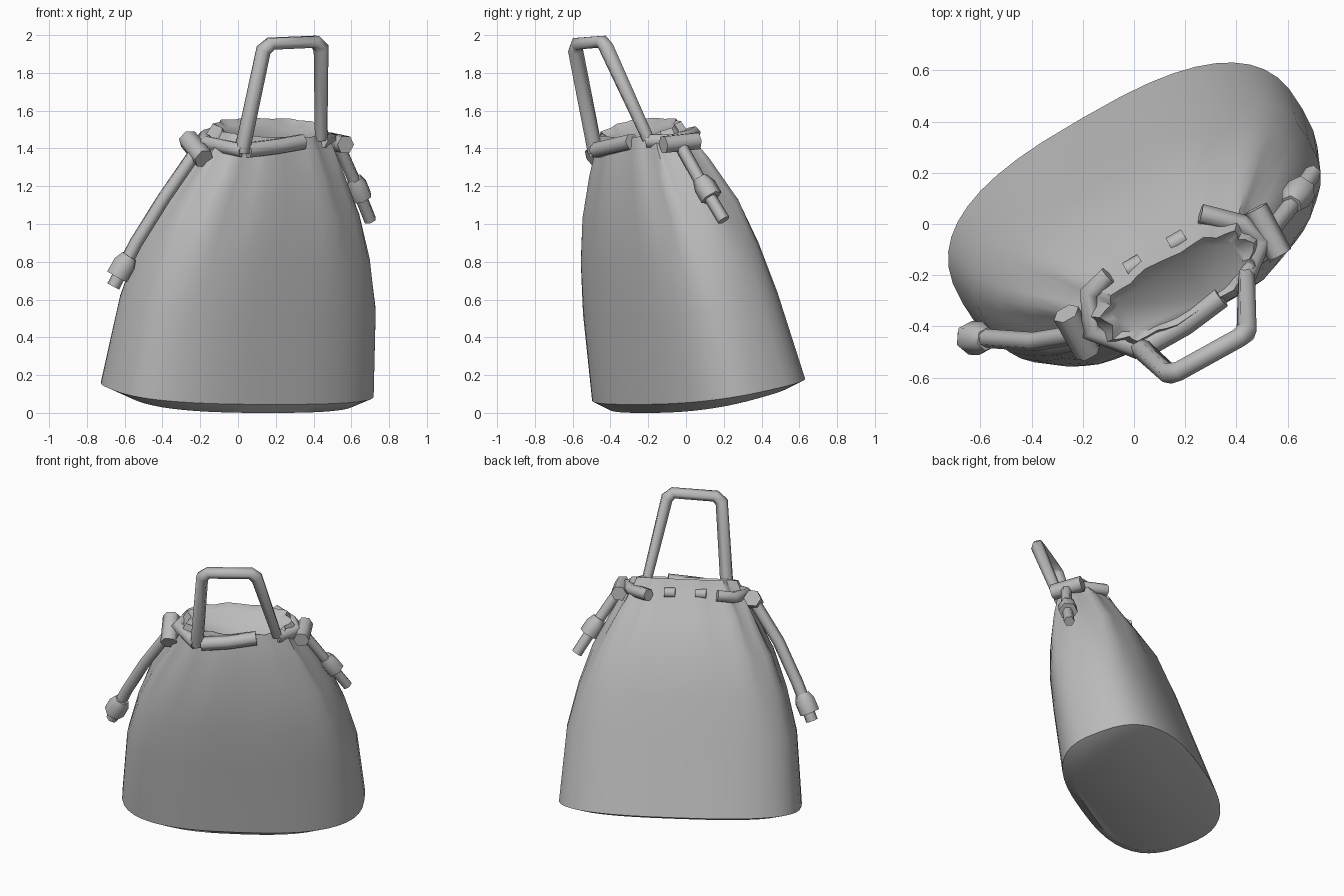
import bpy, bmesh
from math import cos, sin, pi, radians, copysign
from mathutils import Matrix, Vector

cube = bpy.data.objects.get("Cube")
if cube:
    bpy.data.objects.remove(cube, do_unlink=True)

grey = bpy.data.materials.new("grey_cloth")
grey.use_nodes = True
GREY = (0.5, 0.5, 0.5, 1)
grey.diffuse_color = GREY
grey.node_tree.nodes["Principled BSDF"].inputs["Base Color"].default_value = GREY


def finish(obj, angle):
    obj.data.materials.append(grey)
    bpy.ops.object.select_all(action='DESELECT')
    obj.select_set(True)
    bpy.context.view_layer.objects.active = obj
    if obj.type == 'CURVE':
        bpy.ops.object.convert(target='MESH')
    bpy.ops.object.shade_smooth_by_angle(angle=radians(angle))


def tube(name, points, radius, sides=1, taper=None):
    """Cord, strap or block swept along a few points."""
    curve = bpy.data.curves.new(name, 'CURVE')
    curve.dimensions = '3D'
    curve.bevel_depth = radius
    curve.bevel_resolution = sides
    curve.use_fill_caps = True
    spline = curve.splines.new('POLY')
    spline.points.add(len(points) - 1)
    for i, p in enumerate(points):
        spline.points[i].co = (*p, 1)
        spline.points[i].radius = taper[i] if taper else 1
    obj = bpy.data.objects.new(name, curve)
    bpy.context.collection.objects.link(obj)
    finish(obj, 70)


# Pouch: tilted rings (front v, front z, back v, back z, half width, pleat depth)
RINGS = [
    (-.27, .00, .40, .165, .66, 0),
    (-.34, .045, .46, .20, .765, 0),
    (-.40, .50, .295, .66, .725, 0),
    (-.44, .78, .205, .92, .655, .005),
    (-.455, 1.02, .11, 1.15, .565, .02),
    (-.45, 1.24, -.035, 1.37, .44, .035),
    (-.435, 1.38, -.13, 1.48, .365, .045),
    (-.42, 1.46, -.18, 1.56, .32, .06),
    (-.40, 1.44, -.20, 1.52, .28, .03),
]
SEGMENTS, PLEATS = 44, 11
TURN = Matrix.Rotation(radians(30), 3, 'Z')


def rounded(t, power=0.74):
    return copysign(abs(t) ** power, t)


bm = bmesh.new()
loops = []
for vf, zf, vb, zb, half, pleat in RINGS:
    loop = []
    for i in range(SEGMENTS):
        a = 2 * pi * i / SEGMENTS
        fold = 1 + pleat * cos(PLEATS * a)
        side = half * rounded(cos(a)) * fold
        depth = 0.5 + 0.5 * rounded(sin(a)) * fold
        pos = Vector((.03 + side, vf + (vb - vf) * depth, zf + (zb - zf) * depth))
        loop.append(bm.verts.new(TURN @ pos))
    loops.append(loop)
for low, high in zip(loops, loops[1:]):
    for i in range(SEGMENTS):
        j = (i + 1) % SEGMENTS
        bm.faces.new((low[i], low[j], high[j], high[i]))
bm.faces.new(loops[0][::-1])
bm.faces.new(loops[-1])
bmesh.ops.recalc_face_normals(bm, faces=bm.faces)
mesh = bpy.data.meshes.new("pouch")
bm.to_mesh(mesh)
bm.free()
pouch = bpy.data.objects.new("pouch", mesh)
bpy.context.collection.objects.link(pouch)
finish(pouch, 45)

# Carrying handle
tube("handle", [(.02, -.48, 1.38), (.135, -.585, 1.92), (.175, -.575, 1.955),
                (.41, -.445, 1.965), (.44, -.42, 1.93), (.44, -.2, 1.45)],
     .042, 1, (1, 1, .9, .9, 1, .8))

# Drawstring threaded around the neck
tube("front_cord", [(.05, -.475, 1.39), (.2, -.39, 1.41), (.34, -.285, 1.435)], .045)
tube("right_neck_cord", [(.02, -.49, 1.39), (-.17, -.42, 1.43),
                         (-.175, -.27, 1.46), (-.1, -.2, 1.48)], .04)
tube("left_neck_cord", [(.44, -.2, 1.44), (.5, -.07, 1.44),
                        (.42, .0, 1.46), (.26, .04, 1.48)], .04)
for name, x, y in (("back_cord_right", 0, -.165), ("back_cord_left", .17, -.067)):
    tube(name, [(x - .03, y - .017, 1.48), (x + .03, y + .017, 1.48)], .034)

# Knots at the sides of the neck
tube("right_knot", [(-.265, -.35, 1.45), (-.18, -.50, 1.345)], .055)
tube("left_knot", [(.475, .06, 1.44), (.57, -.12, 1.42)], .05)

# Hanging cord ends with stoppers
tube("right_hanging_cord", [(-.21, -.43, 1.4), (-.39, -.46, 1.14),
                            (-.54, -.45, .9), (-.66, -.44, .67)], .038)
tube("right_stopper", [(-.575, -.45, .83), (-.60, -.447, .79), (-.64, -.445, .72)],
     .066, 1, (.7, 1, 1))
tube("left_hanging_cord", [(.54, -.02, 1.4), (.62, .08, 1.22), (.7, .2, 1.02)], .034)
tube("left_stopper", [(.615, .075, 1.24), (.63, .1, 1.2), (.655, .135, 1.14)],
     .06, 1, (.7, 1, 1))
